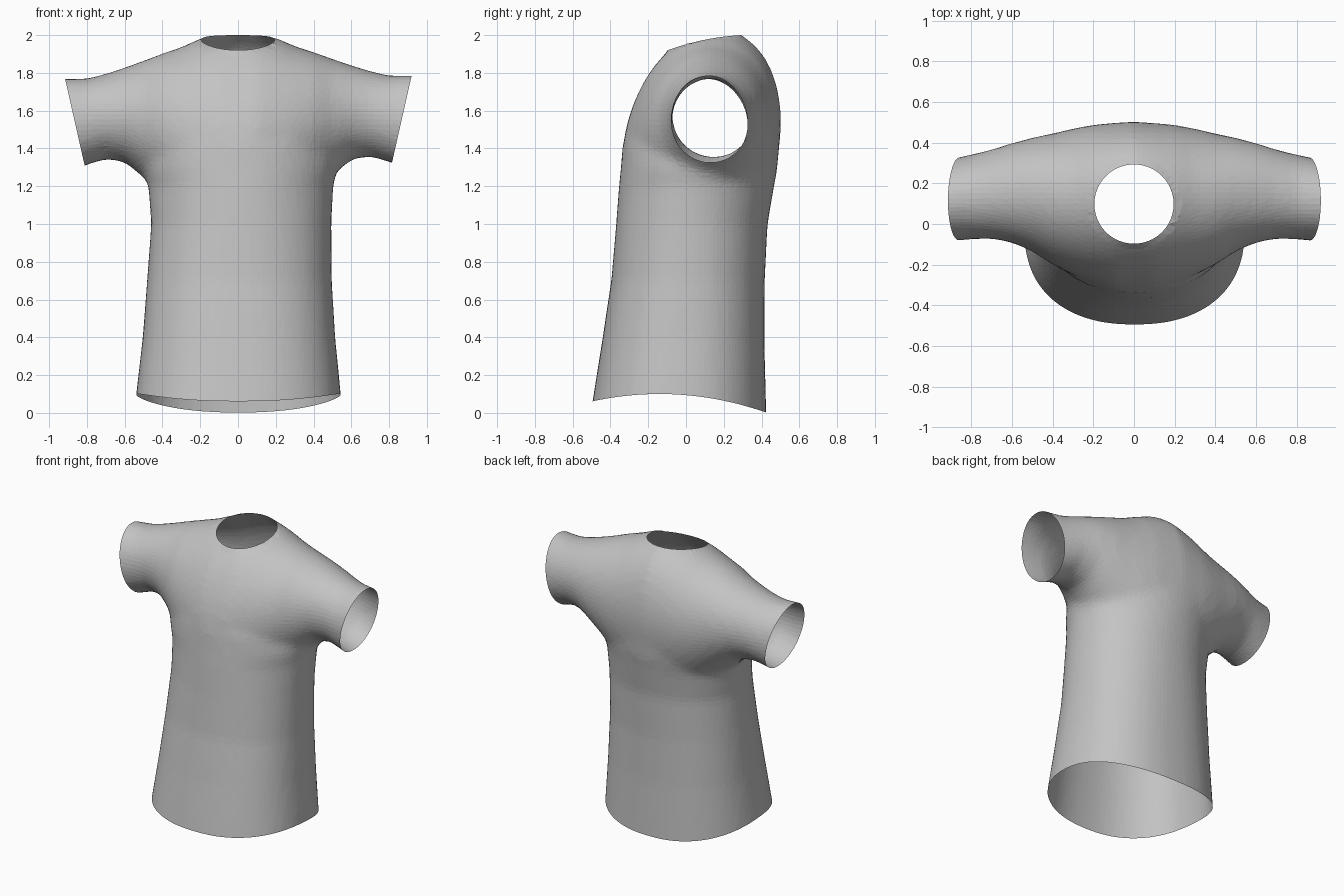
import bpy, bmesh
from math import cos, sin, pi, copysign, hypot
from mathutils import Vector

cube = bpy.data.objects.get("Cube")
if cube:
    bpy.data.objects.remove(cube)

SIDES = 48
HEM = 0.1
NECK_Y, NECK_R = 0.098, 0.195


def rounded(t, power):
    """Point on a unit superellipse."""
    c, s = cos(t), sin(t)
    return (copysign(abs(c) ** (2 / power), c), copysign(abs(s) ** (2 / power), s))


def loft(bm, rings):
    """Closed tube through rings of points."""
    loops = [[bm.verts.new(p) for p in ring] for ring in rings]
    for a, b in zip(loops, loops[1:]):
        for i in range(SIDES):
            j = (i + 1) % SIDES
            bm.faces.new((a[i], a[j], b[j], b[i]))
    bm.faces.new(loops[0][::-1])
    bm.faces.new(loops[-1])


def torso_ring(z, left, right, front, back, power):
    cx, cy = (left + right) / 2, (front + back) / 2
    pts = [rounded(2 * pi * i / SIDES, power) for i in range(SIDES)]
    return [Vector((cx + u * (right - left) / 2, cy + v * (back - front) / 2, z)) for u, v in pts]


def yoke_ring(x, front, back, low, high):
    cy, cz = (front + back) / 2, (low + high) / 2
    lean = 0.14 * max(0, 1 - abs(x) / 0.6)
    ring = []
    for i in range(SIDES):
        u, v = rounded(2 * pi * i / SIDES, 2)
        z = cz + v * (high - low) / 2
        ring.append(Vector((x, cy + u * (back - front) / 2 + lean * (z - cz), z + 0.01 * x)))
    return ring


# Torso: height, left, right, front, back, squareness
TORSO = [
    (-0.15, -0.56, 0.56, -0.54, 0.43, 2.3),
    (0.1, -0.54, 0.545, -0.495, 0.425, 2.3),
    (0.4, -0.505, 0.515, -0.442, 0.415, 2.3),
    (0.7, -0.482, 0.497, -0.396, 0.417, 2.2),
    (1.0, -0.46, 0.495, -0.37, 0.432, 2.1),
    (1.2, -0.475, 0.505, -0.356, 0.467, 2),
    (1.3, -0.505, 0.525, -0.346, 0.485, 2),
    (1.42, -0.5, 0.51, -0.335, 0.495, 2),
    (1.5, -0.42, 0.42, -0.3, 0.48, 2),
]

# Shoulders and sleeves: distance from centre, front, back, bottom, top
YOKE = [
    (0, -0.335, 0.495, 0.8, 2.035),
    (0.1, -0.327, 0.492, 0.84, 2.02),
    (0.2, -0.29, 0.485, 0.95, 1.985),
    (0.3, -0.25, 0.468, 1.05, 1.94),
    (0.4, -0.2, 0.445, 1.15, 1.907),
    (0.5, -0.135, 0.425, 1.25, 1.87),
    (0.6, -0.092, 0.398, 1.335, 1.835),
    (0.7, -0.073, 0.367, 1.35, 1.803),
    (0.8, -0.076, 0.342, 1.32, 1.778),
    (1.0, -0.095, 0.3, 1.24, 1.78),
]

bm = bmesh.new()
loft(bm, [torso_ring(*r) for r in TORSO])
mirrored = [(-r[0],) + r[1:] for r in YOKE[:0:-1]]
loft(bm, [yoke_ring(*r) for r in mirrored + YOKE])
bmesh.ops.recalc_face_normals(bm, faces=bm.faces)
mesh = bpy.data.meshes.new("shirt")
bm.to_mesh(mesh)
bm.free()
shirt = bpy.data.objects.new("shirt", mesh)
bpy.context.collection.objects.link(shirt)
bpy.context.view_layer.objects.active = shirt
shirt.select_set(True)

# Fuse the body and sleeves into one soft skin
fuse = shirt.modifiers.new("fuse", "REMESH")
fuse.mode = "VOXEL"
fuse.voxel_size = 0.028
soften = shirt.modifiers.new("soften", "SMOOTH")
soften.factor = 0.5
soften.iterations = 7
for name in ("fuse", "soften"):
    bpy.ops.object.modifier_apply(modifier=name)

bm = bmesh.new()
bm.from_mesh(mesh)


def cut(faces, point, normal):
    """Slice the given faces and drop what lies beyond the plane."""
    geom = set(faces)
    for f in faces:
        geom.update(f.verts)
        geom.update(f.edges)
    bmesh.ops.bisect_plane(bm, geom=list(geom), dist=1e-5, plane_co=point,
                           plane_no=normal, clear_outer=True)


# Open the hem and the slanted cuffs
cut(bm.faces[:], (0, 0, HEM), (0, 0, -1))
for side in (-1, 1):
    sleeve = [f for f in bm.faces if f.calc_center_median().x * side > 0.65]
    cut(sleeve, (side * 0.918, 0, 1.78), (side * 0.465, 0, -0.105))

# Curve the hem: low at the back, high at the sides
for v in bm.verts:
    fall = max(0, 1 - (v.co.z - HEM) / 0.4)
    v.co.z -= 0.308 * (v.co.y + 0.14) ** 2 * fall

# Open a round neck and fit its rim to a circle
inside = [v for v in bm.verts if v.co.z > 1.7 and hypot(v.co.x, v.co.y - NECK_Y) < NECK_R]
bmesh.ops.delete(bm, geom=inside, context="VERTS")
for v in bm.verts:
    v.co.z = min(v.co.z, 2)
    if v.is_boundary and v.co.z > 1.8 and abs(v.co.x) < 0.4:
        away = Vector((v.co.x, v.co.y - NECK_Y)).normalized()
        s = away.y
        v.co = (away.x * NECK_R, NECK_Y + s * NECK_R, 1.975 + 0.04 * s - 0.015 * s * s)
bmesh.ops.triangulate(bm, faces=bm.faces[:])
for f in bm.faces:
    f.smooth = False
bm.to_mesh(mesh)
bm.free()

# Coarser facets for the cloth
facets = shirt.modifiers.new("facets", "DECIMATE")
facets.ratio = 0.4
bpy.ops.object.modifier_apply(modifier="facets")

cloth = bpy.data.materials.new("light grey cloth")
cloth.use_nodes = True
colour = (0.55, 0.55, 0.55, 1)
cloth.diffuse_color = colour
cloth.node_tree.nodes["Principled BSDF"].inputs["Base Color"].default_value = colour
mesh = shirt.data
mesh.materials.clear()
mesh.materials.append(cloth)
